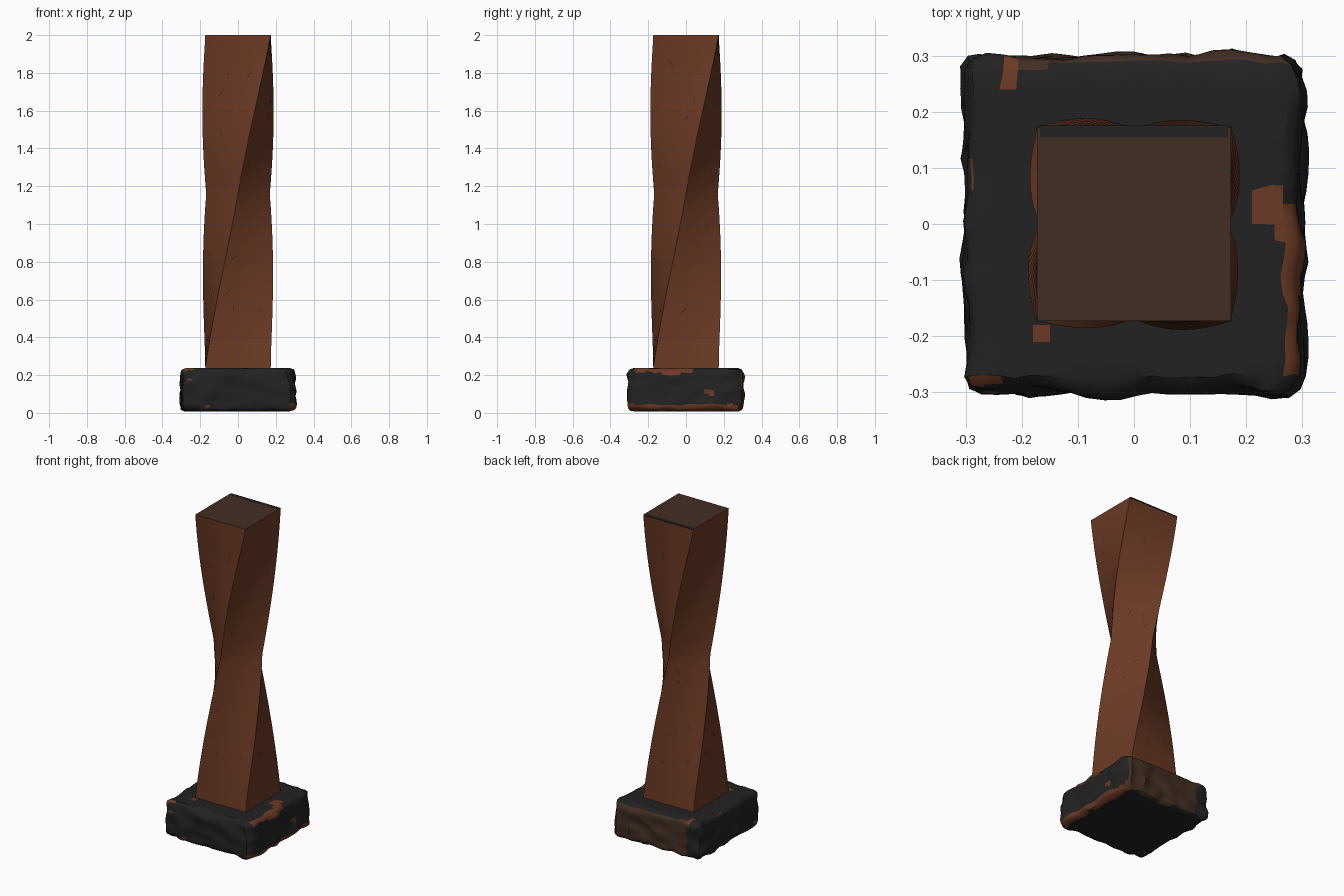
import bpy, bmesh, random
from math import sin, cos, pi, radians
from mathutils import Vector, noise

random.seed(4)
if "Cube" in bpy.data.objects:
    bpy.data.objects.remove(bpy.data.objects["Cube"])


def material(name, rgb):
    m = bpy.data.materials.new(name)
    m.use_nodes = True
    m.diffuse_color = (*rgb, 1)
    m.node_tree.nodes["Principled BSDF"].inputs["Base Color"].default_value = (*rgb, 1)
    return m


rust = material("rust brown", (0.15, 0.042, 0.018))
umber = material("dark umber", (0.055, 0.027, 0.016))
charcoal = material("charcoal", (0.016, 0.016, 0.016))


def make_object(name, bm, mats, angle=40):
    bmesh.ops.recalc_face_normals(bm, faces=bm.faces)
    mesh = bpy.data.meshes.new(name)
    bm.to_mesh(mesh)
    bm.free()
    ob = bpy.data.objects.new(name, mesh)
    bpy.context.collection.objects.link(ob)
    for m in mats:
        mesh.materials.append(m)
    bpy.ops.object.select_all(action='DESELECT')
    ob.select_set(True)
    bpy.context.view_layer.objects.active = ob
    bpy.ops.object.shade_smooth_by_angle(angle=radians(angle))
    return ob


# Twisted pillar: square section turning a quarter turn, pinched at the waist
BOTTOM, WAIST, TOP = 0.235, 1.16, 2.0
WIDE, NARROW = 0.245, 0.168


def section(z):
    """Corner radius and turn of the pillar at a height."""
    if z < WAIST:
        t = (z - BOTTOM) / (WAIST - BOTTOM)
        return WIDE + (NARROW - WIDE) * t, pi / 4 * t ** 1.25
    t = (TOP - z) / (TOP - WAIST)
    return WIDE + (NARROW - WIDE) * t, pi / 2 - pi / 4 * t ** 1.1


def pillar_point(side, u, z):
    """Point on a pillar side, u running 0..1 between its corners."""
    r, turn = section(z)
    a = side * pi / 2 - 3 * pi / 4 + turn
    p = Vector((cos(a), sin(a), 0)) * r
    q = Vector((-sin(a), cos(a), 0)) * r
    return p.lerp(q, u) + Vector((0, 0, z))


bm = bmesh.new()
ACROSS = 4
heights = [BOTTOM + (WAIST - BOTTOM) * i / 14 for i in range(14)]
heights += [WAIST + (TOP - WAIST) * i / 14 for i in range(15)]
rings = [[bm.verts.new(pillar_point(s, k / ACROSS, z))
          for s in range(4) for k in range(ACROSS)] for z in heights]
for low, high in zip(rings, rings[1:]):
    for i in range(len(low)):
        j = (i + 1) % len(low)
        bm.faces.new((low[i], low[j], high[j], high[i]))
bm.faces.new(rings[0])
cap = bm.faces.new(rings[-1])
cap.material_index = 1
make_object("twisted_pillar", bm, [rust, umber])

# Charred strip along the back of the pillar top
bm = bmesh.new()
bmesh.ops.create_cube(bm, size=1)
for v in bm.verts:
    v.co = Vector((v.co.x * 0.335, 0.165 + v.co.y * 0.022, TOP - 0.002 + v.co.z * 0.005))
make_object("charred_strip", bm, [charcoal])

# Thin splinter marks scattered over the pillar sides
bm = bmesh.new()
for i in range(32):
    side, u = i % 4, random.uniform(0.15, 0.85)
    z = random.uniform(0.4, 1.85)
    a, b = pillar_point(side, u, z), pillar_point(side, u + 0.01, z)
    along = (b - a).normalized()
    up = (pillar_point(side, u, z + 0.02) - a).normalized()
    out = along.cross(up).normalized() * 0.003
    tilt = random.uniform(-0.9, 0.9)
    length = random.uniform(0.015, 0.04)
    d = (up * cos(tilt) + along * sin(tilt)) * length
    w = (along * cos(tilt) - up * sin(tilt)) * 0.0035
    bm.faces.new([bm.verts.new(a + out + o) for o in (-d, w, d, -w)])
make_object("splinter_marks", bm, [umber])

# Rough stone base: rounded block with chipped sides
HALF, LOW, HIGH, ROUND = 0.3, 0.008, 0.238, 0.035
bm = bmesh.new()
bmesh.ops.create_cube(bm, size=2)
bmesh.ops.subdivide_edges(bm, edges=bm.edges[:], cuts=19, use_grid_fill=True)
mid, rise = (LOW + HIGH) / 2, (HIGH - LOW) / 2
size = Vector((HALF, HALF, rise))
for v in bm.verts:
    p = Vector([v.co[i] * size[i] for i in range(3)])
    core = Vector([max(-size[i] + ROUND, min(size[i] - ROUND, p[i])) for i in range(3)])
    away = p - core
    if away.length > ROUND:
        p = core + away.normalized() * ROUND
    rim = max(abs(v.co.x), abs(v.co.y))
    if rim > 0.8:
        n = noise.noise_vector(p * 14 + Vector((3, 7, 1)))
        p += Vector((n.x * 0.018, n.y * 0.018, n.z * 0.012 * (rim - 0.8) / 0.2))
    p.z = max(-rise, min(rise, p.z))
    v.co = p + Vector((0, 0, mid))

# Worn patches on the base: centre x, centre y, half width, half depth
patches = [(0.285, -0.11, 0.026, 0.15), (-0.215, 0.27, 0.018, 0.03),
           (-0.165, -0.195, 0.02, 0.02), (0.24, 0.03, 0.018, 0.025),
           (-0.27, -0.28, 0.02, 0.02)]
bm.normal_update()
for f in bm.faces:
    c, n = f.calc_center_median(), f.normal
    if n.z > 0.3 and any(abs(c.x - x) < w and abs(c.y - y) < d for x, y, w, d in patches):
        f.material_index = 1
    elif n.y > 0.5 and c.x > -0.22:
        f.material_index = 2
    elif n.x > 0.3 and c.z < 0.045:
        f.material_index = 1
    elif abs(n.z) < 0.8 and noise.noise(c * 11) > 0.48:
        f.material_index = 1
make_object("stone_base", bm, [charcoal, rust, umber], 30)
